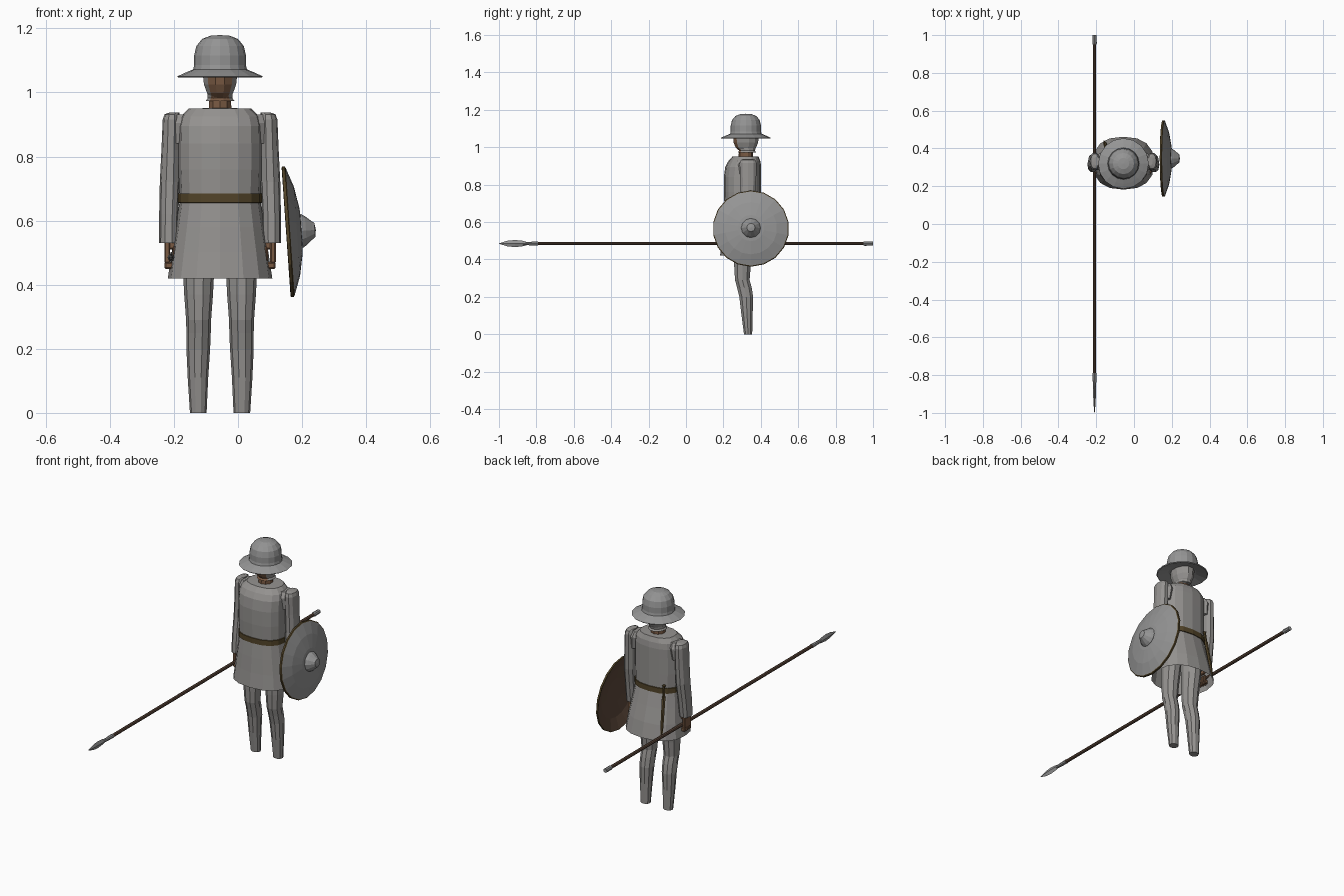
import bpy, bmesh, math
from mathutils import Matrix, Vector

CX, CY = -0.056, 0.32          # axis of the standing figure


def material(name, rgb):
    m = bpy.data.materials.new(name)
    m.diffuse_color = (*rgb, 1)
    return m


CLOTH = material("grey cloth", (0.30, 0.29, 0.28))
STEEL = material("steel", (0.30, 0.30, 0.30))
SKIN = material("skin", (0.19, 0.10, 0.055))
WOOD = material("wood", (0.11, 0.065, 0.043))
LEATHER = material("dark leather", (0.085, 0.058, 0.022))


def finish(name, bm, mats, matrix=None):
    if matrix is not None:
        bm.transform(matrix)
    me = bpy.data.meshes.new(name)
    bm.to_mesh(me)
    bm.free()
    for m in mats:
        me.materials.append(m)
    ob = bpy.data.objects.new(name, me)
    bpy.context.collection.objects.link(ob)
    return ob


def loft(name, rings, mats, n=12, power=2.0, turn=0.0, caps=(True, True),
         matrix=None, rule=None):
    """Skin rings (x, y, z, half_x, half_y); rule(band, angle) picks the material."""
    bm = bmesh.new()
    loops = []
    for x, y, z, hx, hy in rings:
        loop = []
        for i in range(n):
            a = 2 * math.pi * (i + turn) / n
            c, s = math.cos(a), math.sin(a)
            px = math.copysign(abs(c) ** (2 / power), c)
            py = math.copysign(abs(s) ** (2 / power), s)
            loop.append(bm.verts.new((x + hx * px, y + hy * py, z)))
        loops.append(loop)
    for k in range(len(loops) - 1):
        for i in range(n):
            j = (i + 1) % n
            f = bm.faces.new((loops[k][i], loops[k][j], loops[k + 1][j], loops[k + 1][i]))
            if rule:
                f.material_index = rule(k, 360 * (i + 0.5 + turn) / n % 360)
    if caps[0]:
        bm.faces.new(loops[0][::-1])
    if caps[1]:
        f = bm.faces.new(loops[-1])
        if rule:
            f.material_index = rule(len(loops) - 2, 0)
    bmesh.ops.recalc_face_normals(bm, faces=bm.faces[:])
    return finish(name, bm, mats, matrix)


def turned(name, profile, mats, matrix, n=16, **kw):
    """Surface of revolution from (radius, height) pairs."""
    return loft(name, [(0, 0, z, max(r, 0.001), max(r, 0.001)) for r, z in profile],
                mats, n=n, matrix=matrix, **kw)


def boxes(name, parts, mat, bevel=0.004):
    """Bevelled boxes given as (centre, size)."""
    bm = bmesh.new()
    for c, s in parts:
        bmesh.ops.create_cube(bm, size=1,
                              matrix=Matrix.Translation(c) @ Matrix.Diagonal((*s, 1)))
    bmesh.ops.bevel(bm, geom=bm.edges[:], offset=bevel, segments=1, affect='EDGES')
    return finish(name, bm, [mat])


axis = Matrix.Translation((CX, CY, 0))

# Wide-brimmed helmet
turned("helmet", [(0.072, 1.062), (0.130, 1.046), (0.134, 1.050), (0.108, 1.062),
                  (0.084, 1.072), (0.081, 1.085), (0.081, 1.115), (0.074, 1.145),
                  (0.056, 1.167), (0.030, 1.177), (0.0, 1.179)], [STEEL], axis)

# Head with a hood: the front faces are the bare face
loft("head", [(CX, CY + 0.004, 0.978, 0.030, 0.036), (CX, CY, 0.998, 0.042, 0.056),
              (CX, CY, 1.025, 0.052, 0.068), (CX, CY, 1.070, 0.057, 0.071)],
     [CLOTH, SKIN], n=12, turn=0.5,
     rule=lambda k, a: 1 if 225 < a < 315 else 0)
loft("hood_edge", [(CX, CY + 0.006, 0.973, 0.047, 0.050), (CX, CY + 0.006, 0.982, 0.040, 0.044),
                   (CX, CY + 0.004, 0.995, 0.040, 0.050)],
     [CLOTH, SKIN], n=12, turn=0.5, caps=(False, False),
     rule=lambda k, a: 1 if 225 < a < 315 else 0)
loft("neck", [(CX, CY, 0.93, 0.038, 0.040), (CX, CY, 1.0, 0.035, 0.036)],
     [SKIN], n=10, turn=0.5)

# Tunic: chest, waist and flared skirt
loft("tunic", [(CX, 0.322, 0.420, 0.163, 0.140), (CX, 0.318, 0.500, 0.151, 0.127),
               (CX, 0.310, 0.580, 0.138, 0.112), (CX, 0.304, 0.655, 0.127, 0.098),
               (CX, 0.304, 0.685, 0.127, 0.098), (CX, 0.302, 0.760, 0.130, 0.100),
               (CX, 0.302, 0.840, 0.130, 0.100), (CX, 0.306, 0.895, 0.129, 0.096),
               (CX, 0.312, 0.925, 0.122, 0.086), (CX, 0.318, 0.950, 0.097, 0.070),
               (CX, 0.320, 0.951, 0.040, 0.040)],
     [CLOTH], n=16, power=2.4, caps=(False, True))

# Belt
loft("belt", [(CX, 0.304, 0.655, 0.126, 0.097), (CX, 0.304, 0.656, 0.131, 0.102),
              (CX, 0.304, 0.684, 0.131, 0.102), (CX, 0.304, 0.685, 0.126, 0.097)],
     [LEATHER], n=16, power=2.4, caps=(False, False))

# Dagger hanging at the back of the hip
loft("dagger_sheath", [(-0.158, 0.438, 0.435, 0.004, 0.004), (-0.154, 0.428, 0.50, 0.009, 0.008),
                       (-0.146, 0.402, 0.645, 0.011, 0.009)], [LEATHER], n=6)
loft("dagger_grip", [(-0.146, 0.402, 0.645, 0.007, 0.007), (-0.143, 0.396, 0.695, 0.007, 0.007),
                     (-0.143, 0.395, 0.705, 0.010, 0.010)], [LEATHER], n=6)

for side, label in ((-1, "spear"), (1, "shield")):
    # Sleeves
    x = CX + side * 0.153
    loft(label + "_arm", [(x + side * 0.008, 0.310, 0.530, 0.029, 0.037),
                          (x + side * 0.007, 0.318, 0.620, 0.030, 0.040),
                          (x + side * 0.004, 0.330, 0.720, 0.031, 0.043),
                          (x + side * 0.001, 0.332, 0.820, 0.029, 0.045),
                          (x - side * 0.001, 0.332, 0.915, 0.027, 0.047),
                          (x - side * 0.003, 0.332, 0.932, 0.023, 0.040),
                          (x - side * 0.012, 0.332, 0.938, 0.014, 0.024)],
         [CLOTH], n=10, power=2.3)
    # Shoulder pieces joining sleeve and tunic
    loft(label + "_shoulder", [(CX + side * 0.125, 0.328, 0.840, 0.025, 0.040),
                               (CX + side * 0.120, 0.328, 0.905, 0.032, 0.050),
                               (CX + side * 0.115, 0.328, 0.932, 0.026, 0.034)],
         [CLOTH], n=8)
    # Closed hands
    parts = [((x + side * 0.012, 0.31, 0.502), (0.018, 0.058, 0.070)),
             ((x, 0.31, 0.525), (0.030, 0.040, 0.030)),
             ((x - side * 0.012, 0.276, 0.495), (0.016, 0.016, 0.048))]
    for i in range(4):
        y = 0.288 + i * 0.0148
        parts += [((x + side * 0.002, y, 0.460), (0.036, 0.0135, 0.022)),
                  ((x - side * 0.013, y, 0.476), (0.014, 0.0135, 0.038))]
    boxes(label + "_hand", parts, SKIN)
    # Legs with slightly bent knees
    lx = CX + side * 0.067
    loft(label + "_side_leg", [(lx + side * 0.001, 0.332, 0.000, 0.026, 0.023),
                               (lx + side * 0.002, 0.326, 0.110, 0.032, 0.032),
                               (lx + side * 0.001, 0.322, 0.200, 0.037, 0.039),
                               (lx, 0.312, 0.250, 0.038, 0.041),
                               (lx, 0.301, 0.290, 0.039, 0.041),
                               (lx, 0.302, 0.370, 0.045, 0.047),
                               (lx, 0.310, 0.470, 0.050, 0.056),
                               (lx, 0.312, 0.560, 0.050, 0.056)],
         [CLOTH], n=10)

# Round domed shield: wooden back, dark rim, grey front
shield = Matrix.Translation((0.156, 0.347, 0.565)) @ Matrix.Rotation(math.radians(86), 4, 'Y')
turned("shield", [(0.0, 0.033), (0.07, 0.030), (0.14, 0.017), (0.199, -0.006),
                  (0.204, -0.005), (0.204, 0.004), (0.199, 0.007),
                  (0.14, 0.028), (0.07, 0.041), (0.0, 0.045)],
       [WOOD, LEATHER, STEEL], shield, n=18,
       rule=lambda k, a: 0 if k < 3 else (1 if k < 6 else 2))
turned("shield_boss", [(0.052, 0.036), (0.052, 0.045), (0.045, 0.056),
                       (0.028, 0.076), (0.022, 0.084), (0.0, 0.087)],
       [STEEL], shield, n=12)

# Spear held level: local z runs forward along -y
spear = Matrix.Translation((-0.209, 0, 0.485)) @ Matrix.Rotation(math.radians(90), 4, 'X')
turned("spear_shaft", [(0.009, -0.98), (0.009, 0.82)], [WOOD], spear, n=8)
turned("spear_butt", [(0.011, -1.0), (0.012, -0.955), (0.010, -0.95)], [STEEL], spear, n=8)
turned("spear_socket", [(0.011, 0.79), (0.008, 0.87)], [STEEL], spear, n=8)
loft("spear_blade", [(0, 0, 0.845, 0.007, 0.007), (0, 0, 0.875, 0.007, 0.015),
                     (0, 0, 0.915, 0.007, 0.019), (0, 0, 0.955, 0.005, 0.015),
                     (0, 0, 1.0, 0.001, 0.001)], [STEEL], n=4, matrix=spear)
